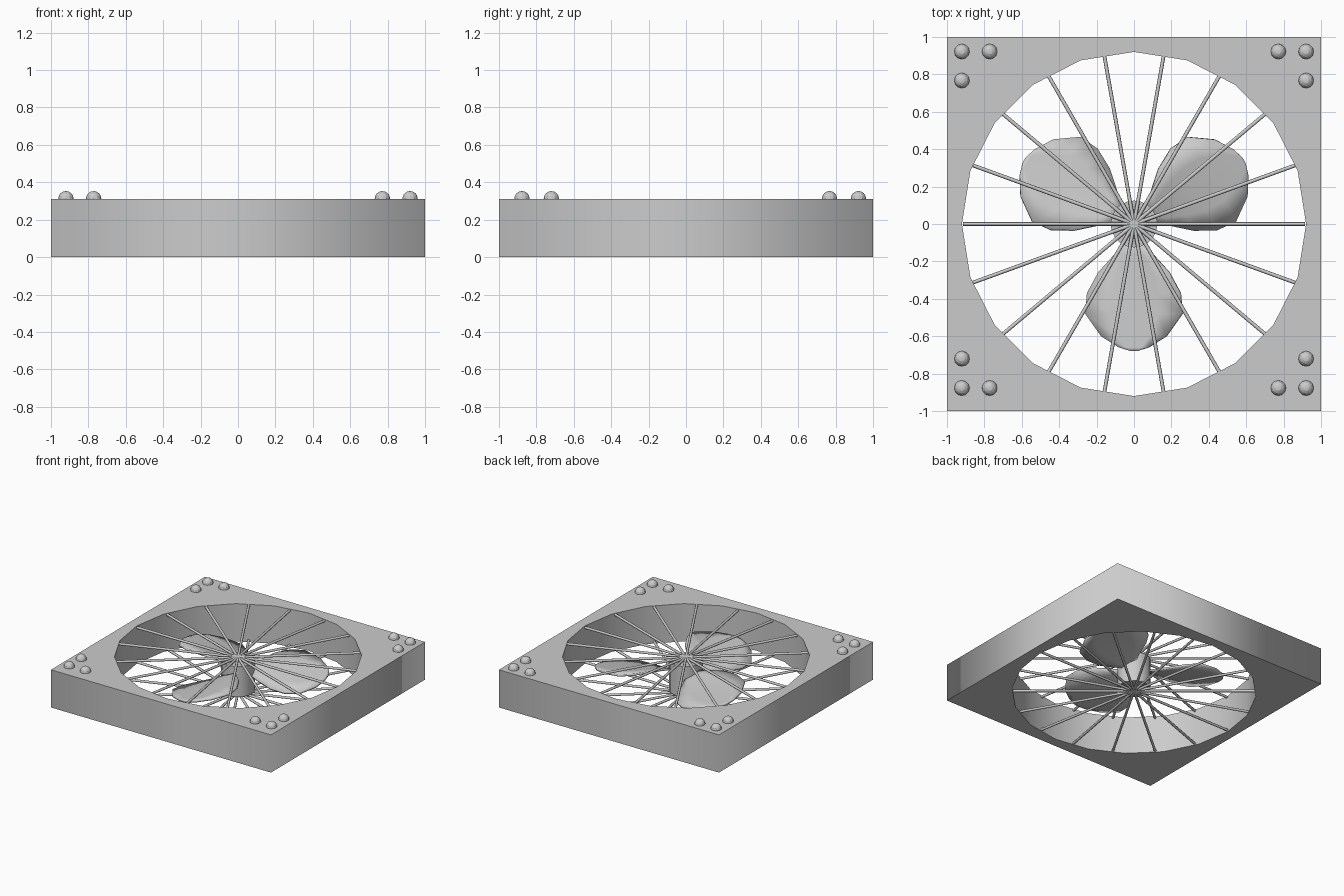
import bpy, bmesh
from math import pi, sin, cos, radians

if "Cube" in bpy.data.objects:
    bpy.data.objects.remove(bpy.data.objects["Cube"])

H = 0.31          # frame depth
HOLE = 0.92       # opening radius


def mesh_object(name, bm):
    bmesh.ops.recalc_face_normals(bm, faces=bm.faces)
    me = bpy.data.meshes.new(name)
    bm.to_mesh(me)
    bm.free()
    ob = bpy.data.objects.new(name, me)
    bpy.context.collection.objects.link(ob)
    return ob


def smooth(ob, angle=40):
    bpy.ops.object.select_all(action='DESELECT')
    ob.select_set(True)
    bpy.context.view_layer.objects.active = ob
    bpy.ops.object.shade_smooth_by_angle(angle=radians(angle))


# Square frame with a 20-sided opening, as a filled and extruded 2D curve
cu = bpy.data.curves.new("frame", 'CURVE')
cu.dimensions = '2D'
cu.fill_mode = 'BOTH'
cu.extrude = H / 2
square = [(-1, -1), (1, -1), (1, 1), (-1, 1)]
ring = [(HOLE * cos(i * pi / 10), HOLE * sin(i * pi / 10)) for i in range(20)]
for pts in (square, ring):
    sp = cu.splines.new('POLY')
    sp.points.add(len(pts) - 1)
    for p, (x, y) in zip(sp.points, pts):
        p.co = (x, y, 0, 1)
    sp.use_cyclic_u = True
frame = bpy.data.objects.new("frame", cu)
bpy.context.collection.objects.link(frame)
frame.location.z = H / 2
bpy.context.view_layer.objects.active = frame
frame.select_set(True)
bpy.ops.object.convert(target='MESH')

# Grille wires across the opening, upper and lower
for name, z in (("upper_grille", H - 0.012), ("lower_grille", 0.012)):
    for i in range(9):
        bpy.ops.mesh.primitive_cylinder_add(vertices=8, radius=0.01, depth=2 * HOLE - 0.01,
                                            location=(0, 0, z),
                                            rotation=(0, pi / 2, i * pi / 9))
        bpy.context.object.name = name + "_wire"
        smooth(bpy.context.object, 50)

# Hub
bpy.ops.mesh.primitive_cylinder_add(vertices=20, radius=0.125, depth=0.25,
                                    location=(0, 0, H / 2))
bpy.context.object.name = "hub"
smooth(bpy.context.object)

# Blades: (radius, half width, pitch in degrees), lofted along the radius
rows = [(0.09, 0.04, 28), (0.16, 0.10, 24), (0.26, 0.19, 18), (0.37, 0.25, 14),
        (0.48, 0.26, 12), (0.60, 0.175, 11), (0.66, 0.08, 10), (0.68, 0.015, 10)]
for k in range(3):
    bm = bmesh.new()
    grid = []
    for r, w, pitch in rows:
        a = radians(pitch)
        grid.append([bm.verts.new((r, t * w * 1.0, 0.195 + t * w * sin(a)))
                     for t in (-1, -0.5, 0, 0.5, 1)])
    for a, b in zip(grid, grid[1:]):
        for j in range(4):
            bm.faces.new((a[j], b[j], b[j + 1], a[j + 1]))
    blade = mesh_object("blade", bm)
    blade.rotation_euler.z = radians(30 + 120 * k)
    mod = blade.modifiers.new("thickness", 'SOLIDIFY')
    mod.thickness = 0.016
    mod.offset = 0
    smooth(blade)

# Domed screw heads, three per corner
for sx in (-1, 1):
    for cy, inner in ((0.922, 0.767), (-0.877, -0.72)):
        for x, y in ((0.92, cy), (0.772, cy), (0.92, inner)):
            bpy.ops.mesh.primitive_uv_sphere_add(segments=12, ring_count=8, radius=0.041,
                                                 location=(sx * x, y, H + 0.002))
            bpy.context.object.name = "screw_head"
            smooth(bpy.context.object, 20)
